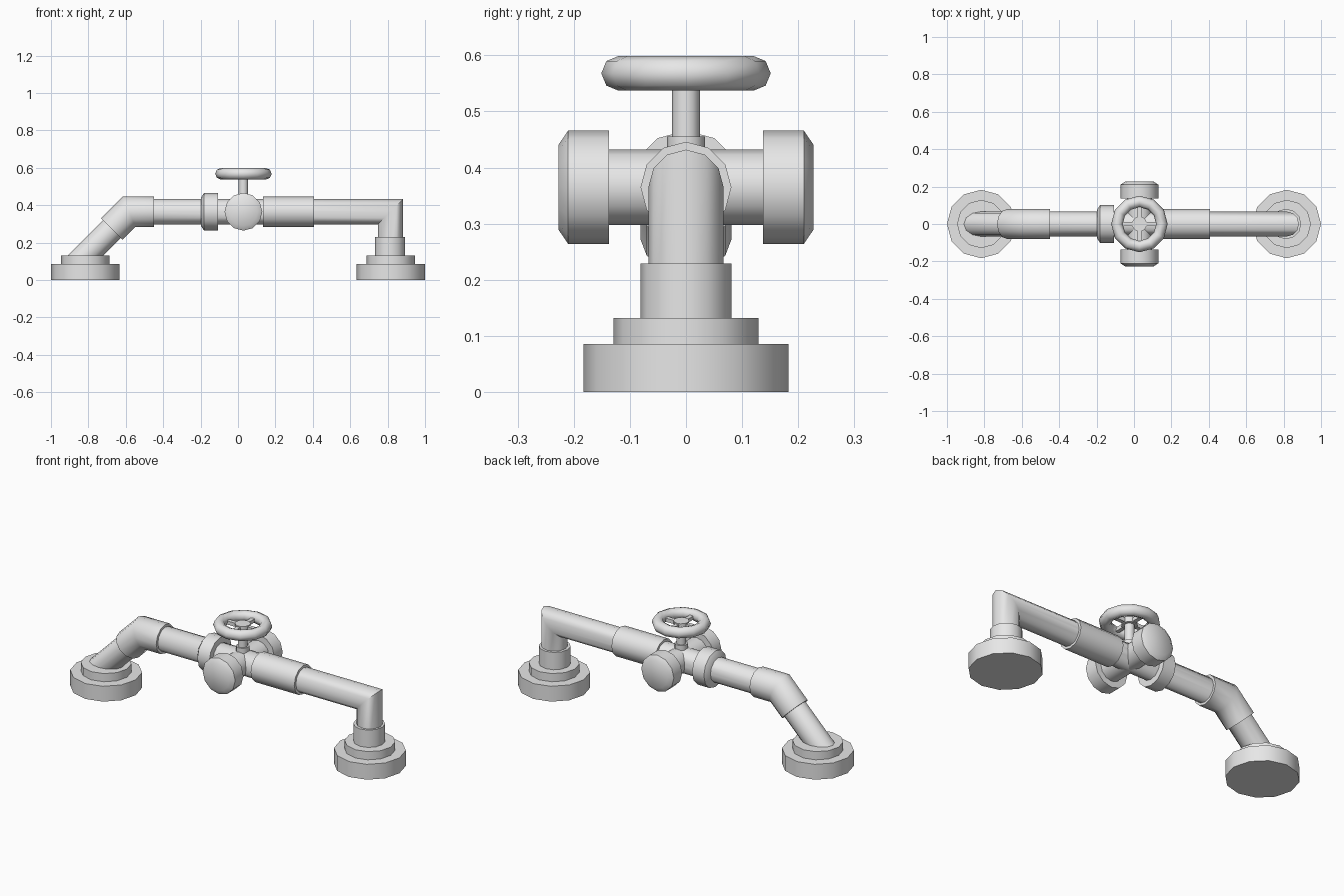
import bpy, bmesh, math
from mathutils import Vector

if "Cube" in bpy.data.objects:
    bpy.data.objects.remove(bpy.data.objects["Cube"], do_unlink=True)

SIDES = 12
AXIS_Z = 0.365        # height of the main pipe
VALVE_X = 0.029       # valve centre
FOOT_X = 0.817        # foot centres
PIPE, SLEEVE, CAP = 0.067, 0.081, 0.101

metal = bpy.data.materials.new("grey_metal")
metal.use_nodes = True
metal.diffuse_color = (0.8, 0.8, 0.8, 1)
metal.node_tree.nodes["Principled BSDF"].inputs["Base Color"].default_value = (0.8, 0.8, 0.8, 1)


def finish(obj):
    obj.data.materials.clear()
    obj.data.materials.append(metal)
    bpy.ops.object.select_all(action='DESELECT')
    obj.select_set(True)
    bpy.context.view_layer.objects.active = obj
    bpy.ops.object.shade_smooth_by_angle(angle=math.radians(50))


def loft(name, rings):
    """Capped skin through a list of equal rings of points."""
    bm = bmesh.new()
    loops = [[bm.verts.new(p) for p in ring] for ring in rings]
    for a, b in zip(loops, loops[1:]):
        for i in range(len(a)):
            j = (i + 1) % len(a)
            bm.faces.new((a[i], a[j], b[j], b[i]))
    bm.faces.new(loops[0])
    bm.faces.new(loops[-1])
    bmesh.ops.recalc_face_normals(bm, faces=bm.faces)
    mesh = bpy.data.meshes.new(name)
    bm.to_mesh(mesh)
    bm.free()
    obj = bpy.data.objects.new(name, mesh)
    bpy.context.collection.objects.link(obj)
    finish(obj)


def tube(name, path, radius):
    """Pipe along an (x, z) path with mitred corners."""
    pts = [Vector((x, 0, z)) for x, z in path]
    dirs = [(b - a).normalized() for a, b in zip(pts, pts[1:])]
    side = Vector((0, 1, 0))
    rings = []
    for i, p in enumerate(pts):
        d0, d1 = dirs[max(i - 1, 0)], dirs[min(i, len(dirs) - 1)]
        mid = (d0 + d1).normalized()
        normal = mid.cross(side) / mid.dot(d0)
        rings.append([p + radius * (math.cos(t) * side + math.sin(t) * normal)
                      for t in (math.tau * k / SIDES for k in range(SIDES))])
    loft(name, rings)


def lathe(name, centre, axis, profile):
    """Turned solid; profile is (distance along axis, radius)."""
    axis, centre = Vector(axis), Vector(centre)
    u = Vector((0, 0, 1)) if abs(axis.z) < 0.5 else Vector((1, 0, 0))
    v = axis.cross(u)
    loft(name, [[centre + axis * d + r * (math.cos(t) * u + math.sin(t) * v)
                 for t in (math.tau * k / SIDES for k in range(SIDES))]
                for d, r in profile])


# Feet
for label, sign in (("left", 1), ("right", -1)):
    x = sign * FOOT_X
    lathe(label + "_foot_base", (x, 0, 0), (0, 0, 1), [(0, 0.183), (0.086, 0.183)])
    lathe(label + "_foot_step", (x, 0, 0), (0, 0, 1), [(0.08, 0.129), (0.132, 0.129)])

# Main pipe: sloped on one end, square corner on the other
bend = (-0.582, AXIS_Z)
tube("main_pipe", [(-FOOT_X - 0.07, 0.06), bend, (FOOT_X - 0.002, AXIS_Z), (FOOT_X - 0.002, 0.1)], PIPE)
tube("elbow_sleeve", [(-0.675, AXIS_Z - 0.093), bend, (-0.45, AXIS_Z)], SLEEVE)
tube("straight_sleeve", [(0.135, AXIS_Z), (0.405, AXIS_Z)], SLEEVE)
lathe("foot_collar", (FOOT_X - 0.004, 0, 0), (0, 0, 1), [(0.12, SLEEVE), (0.229, SLEEVE)])

# Valve body with side caps and coupling ring
valve = (VALVE_X, 0, AXIS_Z)
cap_profile = [(0.137, CAP), (0.21, CAP), (0.227, 0.076)]
lathe("cross_pipe", valve, (0, 1, 0), [(-0.15, PIPE), (0.15, PIPE)])
lathe("front_cap", valve, (0, -1, 0), cap_profile)
lathe("back_cap", valve, (0, 1, 0), cap_profile)
lathe("coupling_ring", valve, (-1, 0, 0), cap_profile)

# Stem and handwheel
wheel_z = 0.568
lathe("stem_nut", (VALVE_X, 0, 0), (0, 0, 1), [(0.4, 0.034), (0.455, 0.034)])
lathe("stem", (VALVE_X, 0, 0), (0, 0, 1), [(0.44, 0.025), (0.56, 0.025)])
lathe("wheel_hub", (VALVE_X, 0, wheel_z), (0, 0, 1), [(-0.018, 0.04), (0.012, 0.04)])
bpy.ops.mesh.primitive_torus_add(location=(VALVE_X, 0, wheel_z), major_segments=SIDES,
                                 minor_segments=8, major_radius=0.12, minor_radius=0.031)
rim = bpy.context.object
rim.name = "wheel_rim"
finish(rim)
for i, size in enumerate(((0.22, 0.022, 0.02), (0.022, 0.22, 0.02))):
    bpy.ops.mesh.primitive_cube_add(size=1, location=(VALVE_X, 0, wheel_z - 0.004))
    spoke = bpy.context.object
    spoke.name = "wheel_spoke_" + "ab"[i]
    spoke.scale = size
    finish(spoke)
